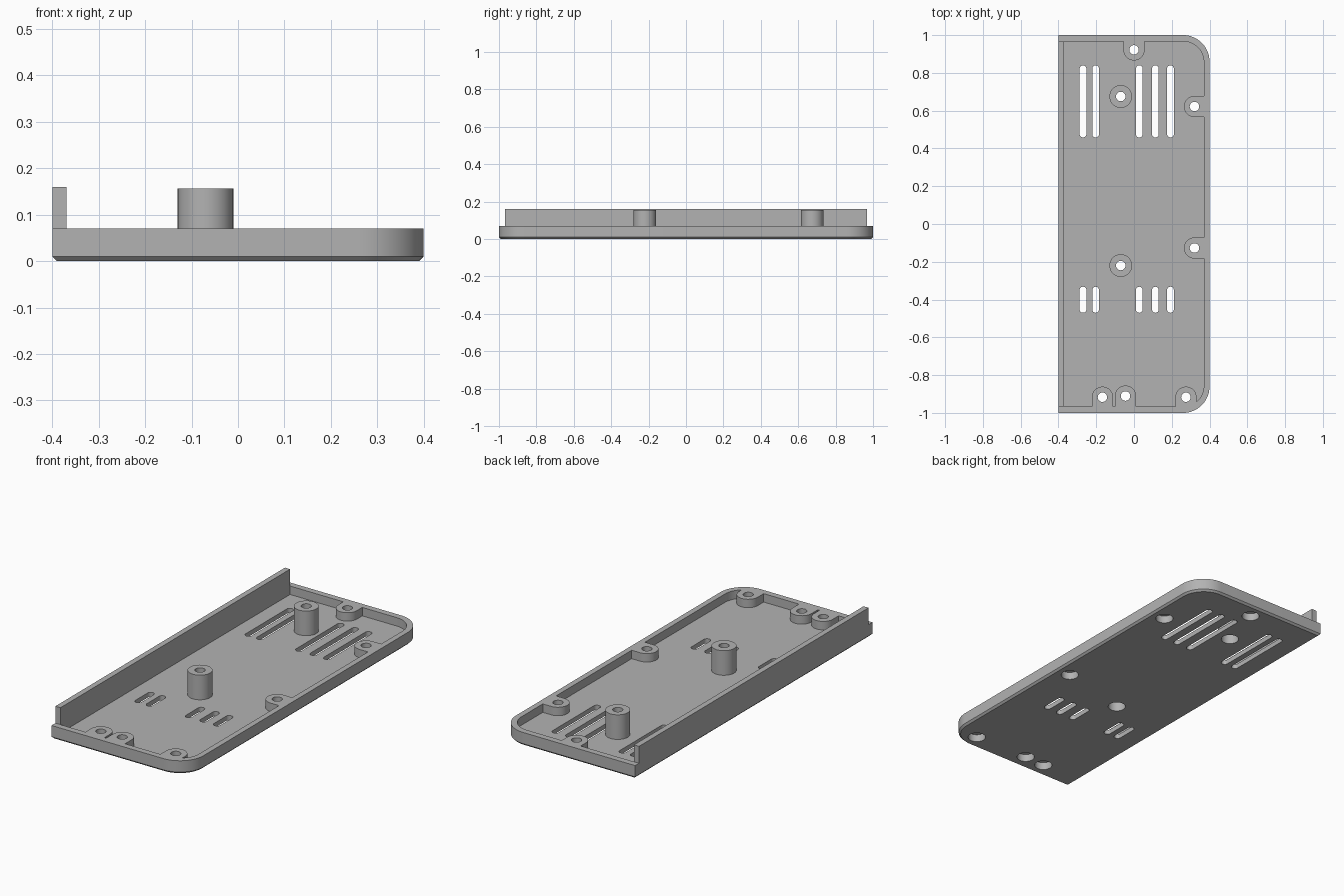
import bpy
import bmesh
from math import sin, cos, pi

cube = bpy.data.objects.get("Cube")
if cube:
    bpy.data.objects.remove(cube, do_unlink=True)

grey = bpy.data.materials.new("plain grey")
grey.use_nodes = True
GREY = (0.45, 0.45, 0.45, 1)
grey.diffuse_color = GREY
grey.node_tree.nodes["Principled BSDF"].inputs["Base Color"].default_value = GREY

FLOOR, RIM, TOP = 0.025, 0.07, 0.156
BORE, HOLE = 0.044, 0.025


def arc(cx, cy, r, start, end, steps):
    return [(cx + r * cos(start + (end - start) * i / steps),
             cy + r * sin(start + (end - start) * i / steps)) for i in range(steps + 1)]


def circle(cx, cy, r):
    return arc(cx, cy, r, 0, 2 * pi, 40)[:-1]


def prism(name, outline, z0, z1, chamfer=0):
    """Extrude a counter-clockwise outline, optionally chamfering the base."""
    bm = bmesh.new()
    base = bm.faces.new([bm.verts.new((x, y, z0)) for x, y in outline])
    top = bmesh.ops.extrude_face_region(bm, geom=[base], use_keep_orig=True)
    for v in top["geom"]:
        if isinstance(v, bmesh.types.BMVert):
            v.co.z = z1
    bmesh.ops.recalc_face_normals(bm, faces=bm.faces)
    if chamfer:
        edges = [e for e in bm.edges if all(abs(v.co.z - z0) < 1e-6 for v in e.verts)]
        bmesh.ops.bevel(bm, geom=edges, offset=chamfer, segments=1, affect='EDGES')
    mesh = bpy.data.meshes.new(name)
    bm.to_mesh(mesh)
    bm.free()
    mesh.materials.append(grey)
    ob = bpy.data.objects.new(name, mesh)
    bpy.context.collection.objects.link(ob)
    return ob


def cut(ob, cutters):
    """Subtract each cutter from ob, then delete the cutters."""
    for c in cutters:
        c.hide_render = True
        mod = ob.modifiers.new("cut", 'BOOLEAN')
        mod.operation, mod.solver, mod.object = 'DIFFERENCE', 'EXACT', c
    bpy.context.view_layer.update()
    result = bpy.data.meshes.new_from_object(ob.evaluated_get(bpy.context.evaluated_depsgraph_get()))
    ob.modifiers.clear()
    ob.data = result
    for c in cutters:
        bpy.data.objects.remove(c, do_unlink=True)


def plate_outline(x0, x1, y, r):
    """Rectangle with both corners on the +x side rounded."""
    return ([(x0, y), (x0, -y)] + arc(x1 - r, r - y, r, -pi / 2, 0, 16)
            + arc(x1 - r, y - r, r, 0, pi / 2, 16))


def boss_outline(cx, cy, heading, r=0.056, reach=0.12):
    """U shape whose straight legs run along the heading into the rim."""
    nose = arc(cx, cy, r, heading + pi / 2, heading + 3 * pi / 2, 24)
    dx, dy = reach * cos(heading), reach * sin(heading)
    return nose + [(nose[-1][0] + dx, nose[-1][1] + dy), (nose[0][0] + dx, nose[0][1] + dy)]


def slot_outline(x, y0, y1, r=0.018):
    return arc(x, y1 - r, r, 0, pi, 12) + arc(x, y0 + r, r, pi, 2 * pi, 12)


def screw_cutters(x, y, shoulder):
    return [prism("bore", circle(x, y, BORE), -0.1, shoulder),
            prism("hole", circle(x, y, HOLE), -0.1, 0.3)]


BOSSES = [(0, 0.922, pi / 2), (0.32, 0.622, 0), (0.32, -0.127, 0),
          (0.275, -0.917, -pi / 2), (-0.167, -0.917, -pi / 2), (-0.045, -0.911, -pi / 2)]
POSTS = [(-0.07, 0.675), (-0.07, -0.22)]

# Tray with a pocket that leaves the rim and the screw bosses standing
tray = prism("tray", plate_outline(-0.4, 0.4, 1, 0.14), 0, RIM, chamfer=0.01)
pocket = prism("pocket", plate_outline(-0.37, 0.37, 0.967, 0.11), FLOOR, 0.2)
cut(pocket, [prism("boss", boss_outline(*b), 0, 0.3) for b in BOSSES])
cut(tray, [pocket])

# Screw holes, post openings and vent slots
cutters = [c for x, y, _ in BOSSES for c in screw_cutters(x, y, 0.04)]
cutters += [prism("opening", circle(x, y, BORE), -0.1, 0.3) for x, y in POSTS]
for x in (-0.27, -0.203, 0.028, 0.113, 0.193):
    for y0, y1 in ((0.458, 0.84), (-0.47, -0.332)):
        cutters.append(prism("slot", slot_outline(x, y0, y1), -0.1, 0.3))
cut(tray, cutters)

# Tall side wall
wall = prism("side_wall", [(-0.4, -0.967), (-0.37, -0.967), (-0.37, 0.967), (-0.4, 0.967)], RIM, 0.16)

# Screw posts
posts = []
for name, (x, y) in zip(("rear_post", "front_post"), POSTS):
    post = prism(name, circle(x, y, 0.06), FLOOR, TOP)
    cut(post, screw_cutters(x, y, 0.125))
    posts.append(post)

# Smooth the round walls while keeping corners crisp
bpy.ops.object.select_all(action='DESELECT')
for ob in [tray, wall] + posts:
    ob.select_set(True)
bpy.context.view_layer.objects.active = tray
bpy.ops.object.shade_smooth_by_angle(angle=pi / 6)
